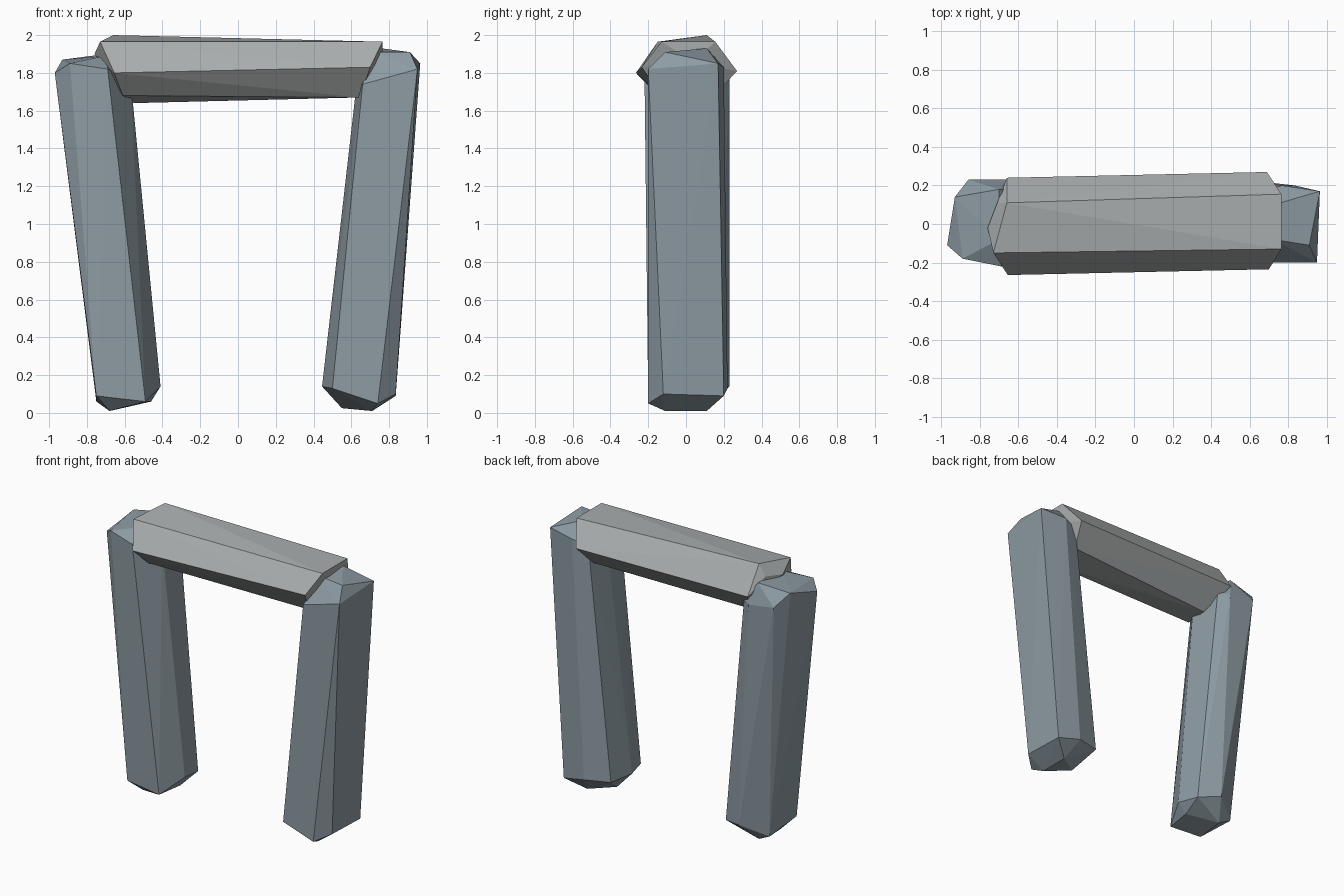
import bpy, bmesh


def material(name, rgb):
    m = bpy.data.materials.new(name)
    m.diffuse_color = (*rgb, 1)
    return m


def stone(name, end_a, end_b, mat):
    """Rough-hewn block: convex hull around its two chiselled ends."""
    bm = bmesh.new()
    for p in end_a + end_b:
        bm.verts.new(p)
    res = bmesh.ops.convex_hull(bm, input=bm.verts)
    bmesh.ops.delete(bm, geom=[v for v in bm.verts if not v.link_faces], context='VERTS')
    bmesh.ops.recalc_face_normals(bm, faces=bm.faces)
    me = bpy.data.meshes.new(name)
    bm.to_mesh(me)
    bm.free()
    me.materials.append(mat)
    ob = bpy.data.objects.new(name, me)
    bpy.context.collection.objects.link(ob)
    return ob


blue_stone = material("blue_stone", (0.27, 0.33, 0.37))
grey_stone = material("grey_stone", (0.40, 0.42, 0.42))

# Left upright: foot, then head
stone("left_upright",
      [(-.75, -.19, .09), (-.49, -.20, .06), (-.41, -.02, .14), (-.43, .16, .11),
       (-.58, .23, .14), (-.75, .12, .06), (-.68, -.11, .01), (-.66, .11, .015), (-.46, .0, .06)],
      [(-.97, -.11, 1.80), (-.89, -.18, 1.85), (-.69, -.22, 1.82), (-.57, -.05, 1.78),
       (-.59, .18, 1.76), (-.66, .23, 1.75), (-.86, .23, 1.78), (-.93, .14, 1.87),
       (-.70, .18, 1.90), (-.70, -.08, 1.89)],
      blue_stone)

# Right upright: foot, then head
stone("right_upright",
      [(.50, -.20, .13), (.74, -.20, .05), (.835, -.12, .10), (.835, .20, .09),
       (.66, .22, .13), (.48, .17, .14), (.445, -.02, .14), (.71, -.11, .01),
       (.55, .0, .025), (.71, .11, .01)],
      [(.95, -.20, 1.82), (.965, .17, 1.85), (.77, .20, 1.83), (.66, .17, 1.80),
       (.63, .0, 1.76), (.66, -.20, 1.74), (.74, -.20, 1.74), (.91, -.11, 1.91),
       (.76, .11, 1.93), (.72, -.08, 1.91)],
      blue_stone)

# Lintel: left end, then right end
stone("lintel",
      [(-.66, .11, 2.0), (-.73, -.15, 1.965), (-.655, -.265, 1.80), (-.61, -.15, 1.68),
       (-.55, .08, 1.64), (-.66, .24, 1.81), (-.76, -.02, 1.90), (-.71, .11, 1.92)],
      [(.765, .155, 1.965), (.765, -.13, 1.965), (.70, -.235, 1.83), (.645, -.12, 1.67),
       (.64, .14, 1.67), (.69, .27, 1.81), (.765, .04, 1.86)],
      grey_stone)
